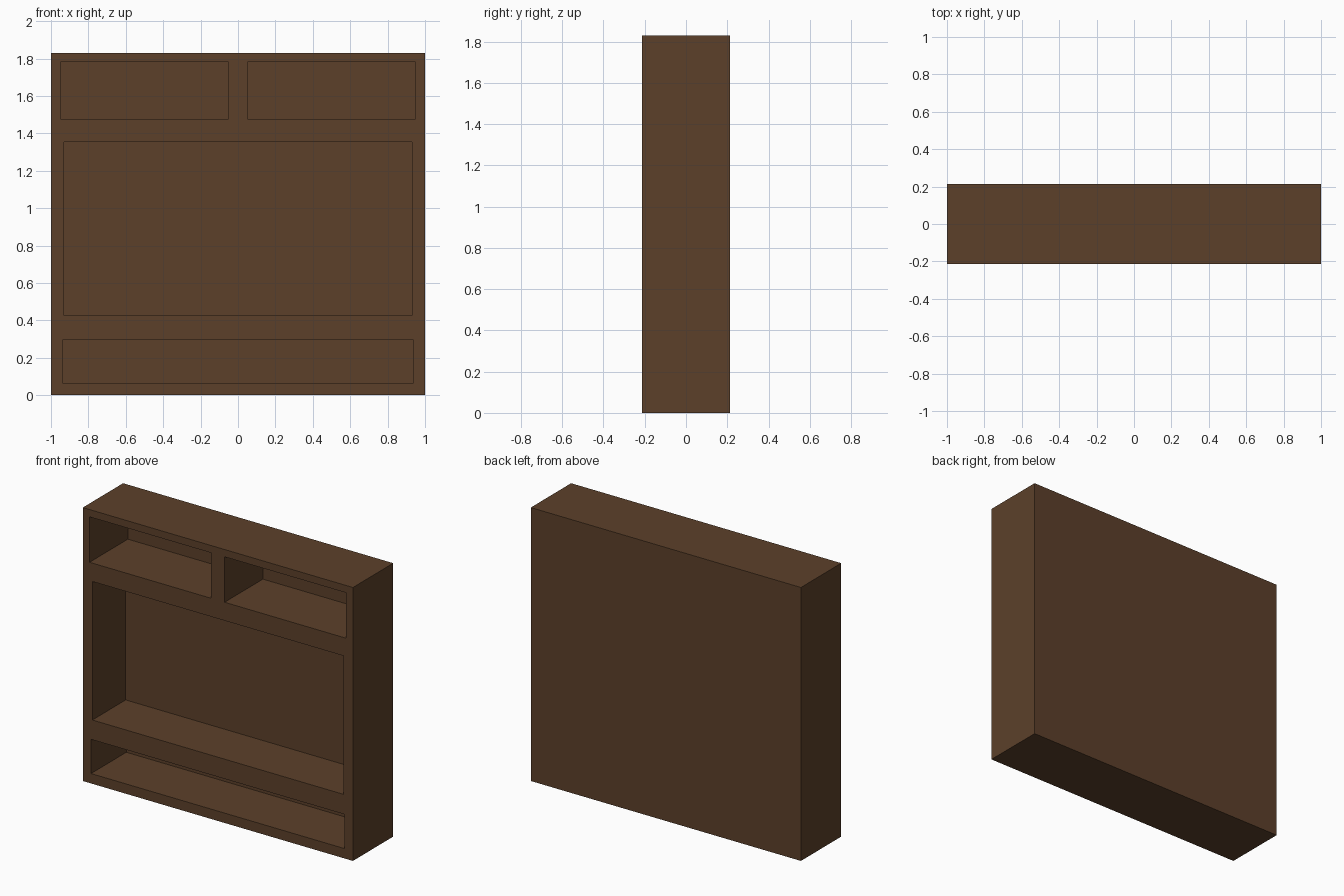
import bpy

if "Cube" in bpy.data.objects:
    bpy.data.objects.remove(bpy.data.objects["Cube"])

DEPTH = 0.426
FRONT = -DEPTH / 2
HEIGHT = 1.83

wood = bpy.data.materials.new("dark brown wood")
wood.diffuse_color = (0.107, 0.051, 0.023, 1)
wood.use_nodes = True
wood.node_tree.nodes["Principled BSDF"].inputs["Base Color"].default_value = wood.diffuse_color


def box(name, x0, x1, y0, y1, z0, z1):
    bpy.ops.mesh.primitive_cube_add(
        size=1, location=((x0 + x1) / 2, (y0 + y1) / 2, (z0 + z1) / 2))
    ob = bpy.context.object
    ob.name = name
    ob.scale = (x1 - x0, y1 - y0, z1 - z0)
    bpy.ops.object.transform_apply(location=True, rotation=False, scale=True)
    ob.data.materials.append(wood)
    return ob


# Solid cabinet body
cabinet = box("cabinet", -1, 1, FRONT, -FRONT, 0, HEIGHT)

# Open compartments: x range, z range, depth behind the front face
compartments = {
    "upper_left_shelf": (-0.95, -0.05, 1.477, 1.781, 0.405),
    "upper_right_shelf": (0.05, 0.95, 1.477, 1.781, 0.405),
    "main_bay": (-0.929, 0.929, 0.427, 1.354, 0.352),
    "lower_shelf": (-0.939, 0.939, 0.066, 0.295, 0.373),
}
for name, (x0, x1, z0, z1, depth) in compartments.items():
    cutter = box(name + "_cutter", x0, x1, FRONT - 0.1, FRONT + depth, z0, z1)
    cutter.hide_render = True
    bpy.context.view_layer.objects.active = cabinet
    mod = cabinet.modifiers.new(name, "BOOLEAN")
    mod.operation = "DIFFERENCE"
    mod.solver = "EXACT"
    mod.object = cutter
    bpy.ops.object.modifier_apply(modifier=mod.name)
    bpy.data.objects.remove(cutter)
